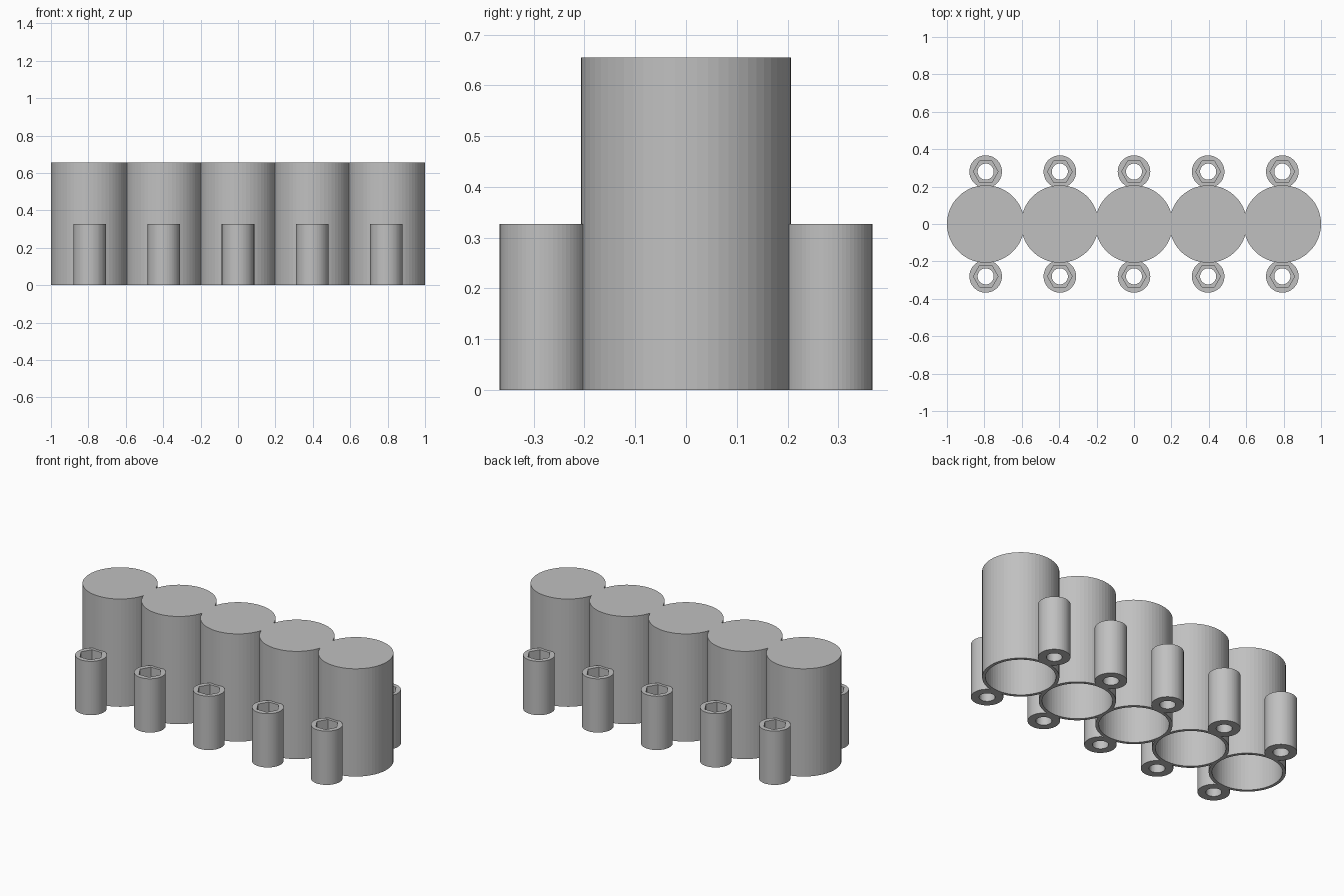
import bpy, bmesh
from math import pi, cos, sin

if "Cube" in bpy.data.objects:
    bpy.data.objects.remove(bpy.data.objects["Cube"])

SEGMENTS = 60
SPACING, CUP_R, CUP_H, WALL = 0.3965, 0.207, 0.655, 0.018
POST_R, POST_H, POST_Y = 0.087, 0.327, 0.28
HOLE_R, NUT_R, NUT_DEPTH = 0.043, 0.066, 0.13

grey = bpy.data.materials.new("plain grey")
grey.use_nodes = True
colour = (0.53, 0.53, 0.53, 1)
grey.diffuse_color = colour
grey.node_tree.nodes["Principled BSDF"].inputs["Base Color"].default_value = colour


def circle(radius):
    return lambda a: radius


def hexagon(radius):
    return lambda a: radius * cos(pi / 6) / cos(a % (pi / 3) - pi / 6)


def skin(name, rings, location, closed):
    """Join a stack of (outline, height) rings; cap the ends unless closed."""
    bm = bmesh.new()
    loops = []
    for outline, z in rings:
        loop = []
        for i in range(SEGMENTS):
            a = 2 * pi * i / SEGMENTS
            r = outline(a + 1e-6)
            loop.append(bm.verts.new((r * cos(a), r * sin(a), z)))
        loops.append(loop)
    pairs = list(zip(loops, loops[1:]))
    if closed:
        pairs.append((loops[-1], loops[0]))
    else:
        bm.faces.new(loops[0])
        bm.faces.new(loops[-1])
    for low, high in pairs:
        for i in range(SEGMENTS):
            j = (i + 1) % SEGMENTS
            bm.faces.new((low[i], low[j], high[j], high[i]))
    bmesh.ops.recalc_face_normals(bm, faces=bm.faces)
    mesh = bpy.data.meshes.new(name)
    bm.to_mesh(mesh)
    bm.free()
    mesh.materials.append(grey)
    obj = bpy.data.objects.new(name, mesh)
    obj.location = location
    bpy.context.collection.objects.link(obj)


# Hollow cup, open at the bottom
cup = [
    (circle(CUP_R), CUP_H),
    (circle(CUP_R), 0),
    (circle(CUP_R - WALL), 0),
    (circle(CUP_R - WALL), CUP_H - WALL),
]
# Screw post with a through hole and a hexagonal nut pocket on top
post = [
    (circle(POST_R), 0),
    (circle(POST_R), POST_H),
    (hexagon(NUT_R), POST_H),
    (hexagon(NUT_R), POST_H - NUT_DEPTH),
    (circle(HOLE_R), POST_H - NUT_DEPTH),
    (circle(HOLE_R), 0),
]

for n in range(5):
    x = (n - 2) * SPACING
    skin(f"cup_{n + 1}", cup, (x, 0, 0), False)
    for side, sign in (("front", -1), ("back", 1)):
        skin(f"{side}_post_{n + 1}", post, (x, sign * POST_Y, 0), True)
